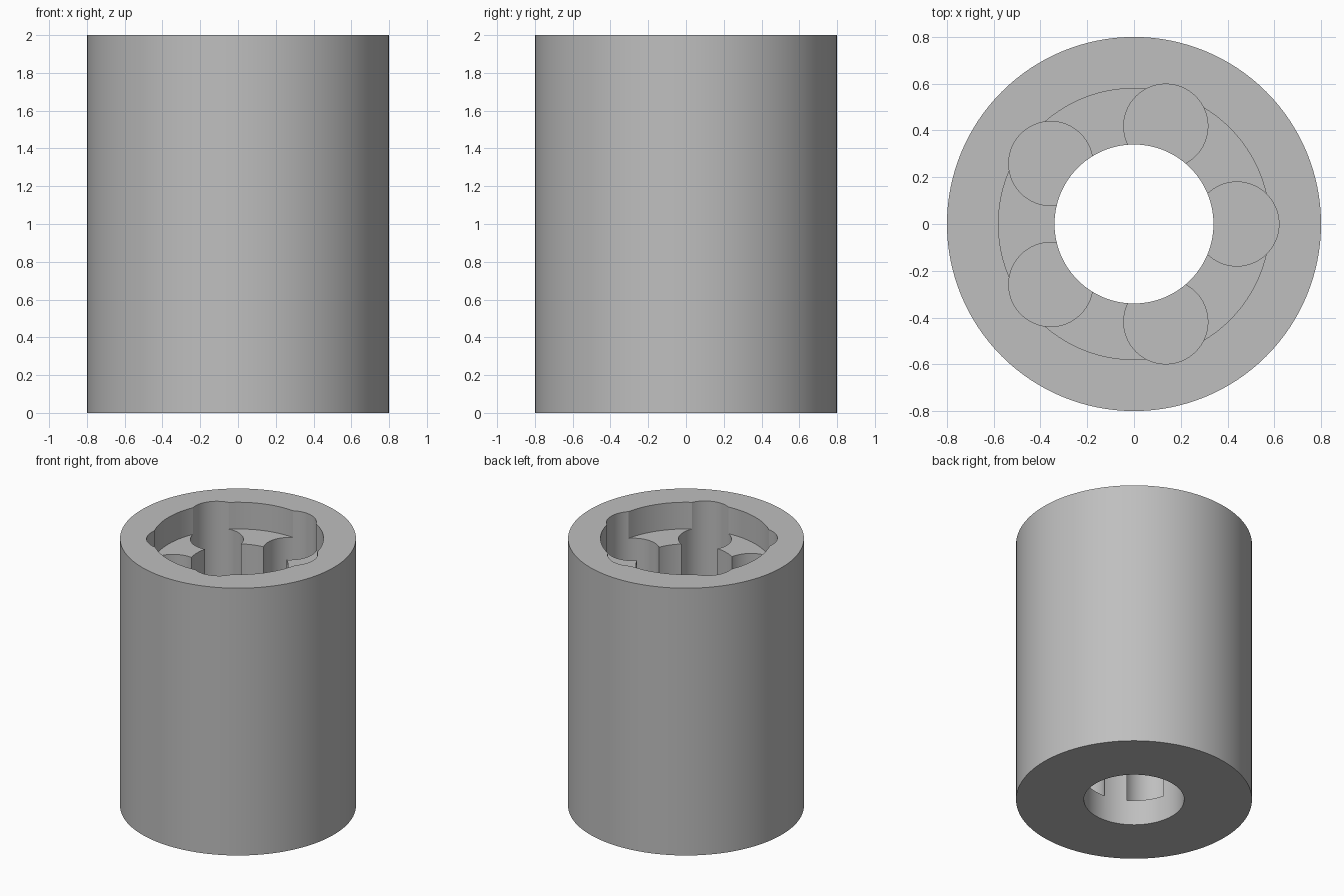
import bpy
import math

cube = bpy.data.objects.get("Cube")
if cube:
    bpy.data.objects.remove(cube, do_unlink=True)

HEIGHT = 2.0
POCKETS = 5
POCKET_RING = 0.44

grey = bpy.data.materials.new("plain grey")
grey.use_nodes = True
colour = (0.52, 0.52, 0.52, 1)
grey.diffuse_color = colour
grey.node_tree.nodes["Principled BSDF"].inputs["Base Color"].default_value = colour


def cylinder(name, radius, bottom, top, x=0, y=0, sides=96):
    bpy.ops.mesh.primitive_cylinder_add(
        vertices=sides, radius=radius, depth=top - bottom,
        location=(x, y, (bottom + top) / 2))
    obj = bpy.context.object
    obj.name = name
    obj.data.materials.append(grey)
    return obj


# Outer body
body = cylinder("sleeve_body", 0.8, 0, HEIGHT, sides=128)

# Through bore, shallow counterbore, and ring of deep round pockets
cutters = [
    cylinder("bore_cutter", 0.34, -0.1, HEIGHT + 0.1),
    cylinder("counterbore_cutter", 0.58, HEIGHT - 0.2, HEIGHT + 0.15),
]
for i in range(POCKETS):
    a = math.tau * i / POCKETS
    cutters.append(cylinder("pocket_cutter", 0.18, 0.19, HEIGHT + 0.2,
                            POCKET_RING * math.cos(a), POCKET_RING * math.sin(a), 64))

# Cut the body and discard the cutters
bpy.ops.object.select_all(action="DESELECT")
body.select_set(True)
bpy.context.view_layer.objects.active = body
for cutter in cutters:
    cutter.hide_render = True
    mod = body.modifiers.new("cut", "BOOLEAN")
    mod.operation = "DIFFERENCE"
    mod.solver = "EXACT"
    mod.object = cutter
    bpy.ops.object.modifier_apply(modifier=mod.name)
    bpy.data.objects.remove(cutter, do_unlink=True)

bpy.ops.object.shade_smooth_by_angle(angle=math.radians(30))
